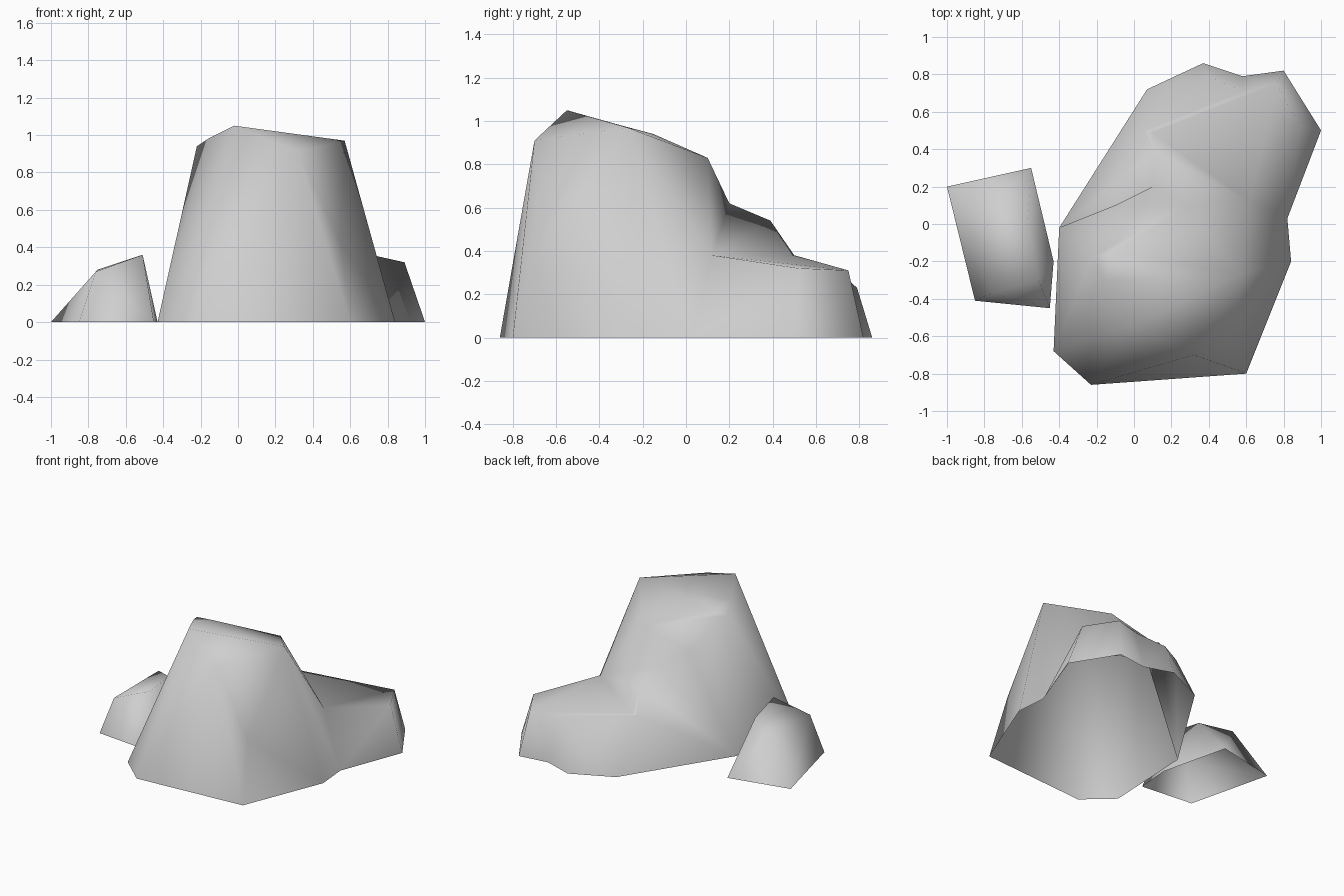
import bpy
import bmesh

cube = bpy.data.objects.get("Cube")
if cube:
    bpy.data.objects.remove(cube, do_unlink=True)

stone = bpy.data.materials.new("grey stone")
stone.use_nodes = True
grey = (0.62, 0.62, 0.62, 1)
stone.diffuse_color = grey
stone.node_tree.nodes["Principled BSDF"].inputs["Base Color"].default_value = grey


def rock(name, base, upper):
    """Faceted boulder: the hull of a ground outline and its upper corners."""
    bm = bmesh.new()
    for x, y in base:
        bm.verts.new((x, y, 0))
    for corner in upper:
        bm.verts.new(corner)
    hull = bmesh.ops.convex_hull(bm, input=bm.verts)
    spare = {v for v in hull["geom_interior"] + hull["geom_unused"]
             if isinstance(v, bmesh.types.BMVert)}
    bmesh.ops.delete(bm, geom=list(spare), context="VERTS")
    bmesh.ops.recalc_face_normals(bm, faces=bm.faces)
    mesh = bpy.data.meshes.new(name)
    bm.to_mesh(mesh)
    bm.free()
    mesh.materials.append(stone)
    obj = bpy.data.objects.new(name, mesh)
    bpy.context.collection.objects.link(obj)
    return obj


def merge(target, other):
    """Fuse another boulder into the target."""
    mod = target.modifiers.new("fuse", "BOOLEAN")
    mod.operation = "UNION"
    mod.solver = "EXACT"
    mod.object = other
    bpy.context.view_layer.objects.active = target
    bpy.ops.object.modifier_apply(modifier=mod.name)
    bpy.data.objects.remove(other, do_unlink=True)


def finish(obj):
    """Weld slivers, open the underside and shade smooth."""
    bm = bmesh.new()
    bm.from_mesh(obj.data)
    bmesh.ops.remove_doubles(bm, verts=bm.verts, dist=0.025)
    bmesh.ops.dissolve_limit(bm, angle_limit=0.02, verts=bm.verts, edges=bm.edges)
    floor = [f for f in bm.faces if all(v.co.z < 0.005 for v in f.verts)]
    bmesh.ops.delete(bm, geom=floor, context="FACES")
    for f in bm.faces:
        f.smooth = True
        f.material_index = 0
    bm.to_mesh(obj.data)
    bm.free()


# Corners shared by neighbouring boulders
shelf = (0.62, 0.12, 0.38)
shoulder = (0.1, 0.2, 0.62)
ledge = (0.05, 0.5, 0.38)
notch = (0.58, 0.71, 0.3)
notch_foot = (0.58, 0.79)
west_foot = (-0.4, -0.02)
east_foot = (0.82, 0.03)
back_foot = (0.07, 0.72)

# Tall boulder
tall = rock(
    "tall_boulder",
    [(-0.43, -0.68), (-0.23, -0.86), (0.6, -0.8), (0.84, -0.2), east_foot,
     (0.3, 0.2), west_foot],
    [(-0.02, -0.55, 1.05), (0.57, -0.27, 0.97), (0.28, 0.1, 0.83),
     (-0.1, -0.15, 0.94), (-0.22, -0.17, 0.94), (-0.16, -0.3, 0.98),
     (0.32, -0.7, 0.91), (0.55, -0.67, 0.42), (-0.1, 0.1, 0.74),
     shelf, shoulder])

# Sloping brow behind the tall boulder
brow = rock(
    "rear_brow",
    [west_foot, back_foot, (0.5, 0), (0, -0.2)],
    [(0.11, 0.39, 0.54), ledge, shelf, shoulder])

# Low rear shelf, two halves meeting in a notch
rear = rock(
    "rear_shelf",
    [back_foot, (0.37, 0.86), notch_foot, (0.3, 0.1), (0, 0.3)],
    [(0.39, 0.79, 0.23), ledge, notch])
side = rock(
    "side_shelf",
    [east_foot, (1, 0.5), (0.8, 0.82), notch_foot, (0.3, 0.1)],
    [(0.89, 0.52, 0.32), (0.76, 0.75, 0.31), shelf, notch, ledge])
for part in (brow, rear, side):
    merge(tall, part)
finish(tall)

# Small separate stone
small = rock(
    "small_stone",
    [(-1, 0.2), (-0.55, 0.3), (-0.43, -0.2), (-0.45, -0.45), (-0.85, -0.41)],
    [(-0.51, -0.3, 0.36), (-0.76, -0.37, 0.27), (-0.75, 0.14, 0.28),
     (-0.57, 0, 0.34)])
finish(small)
